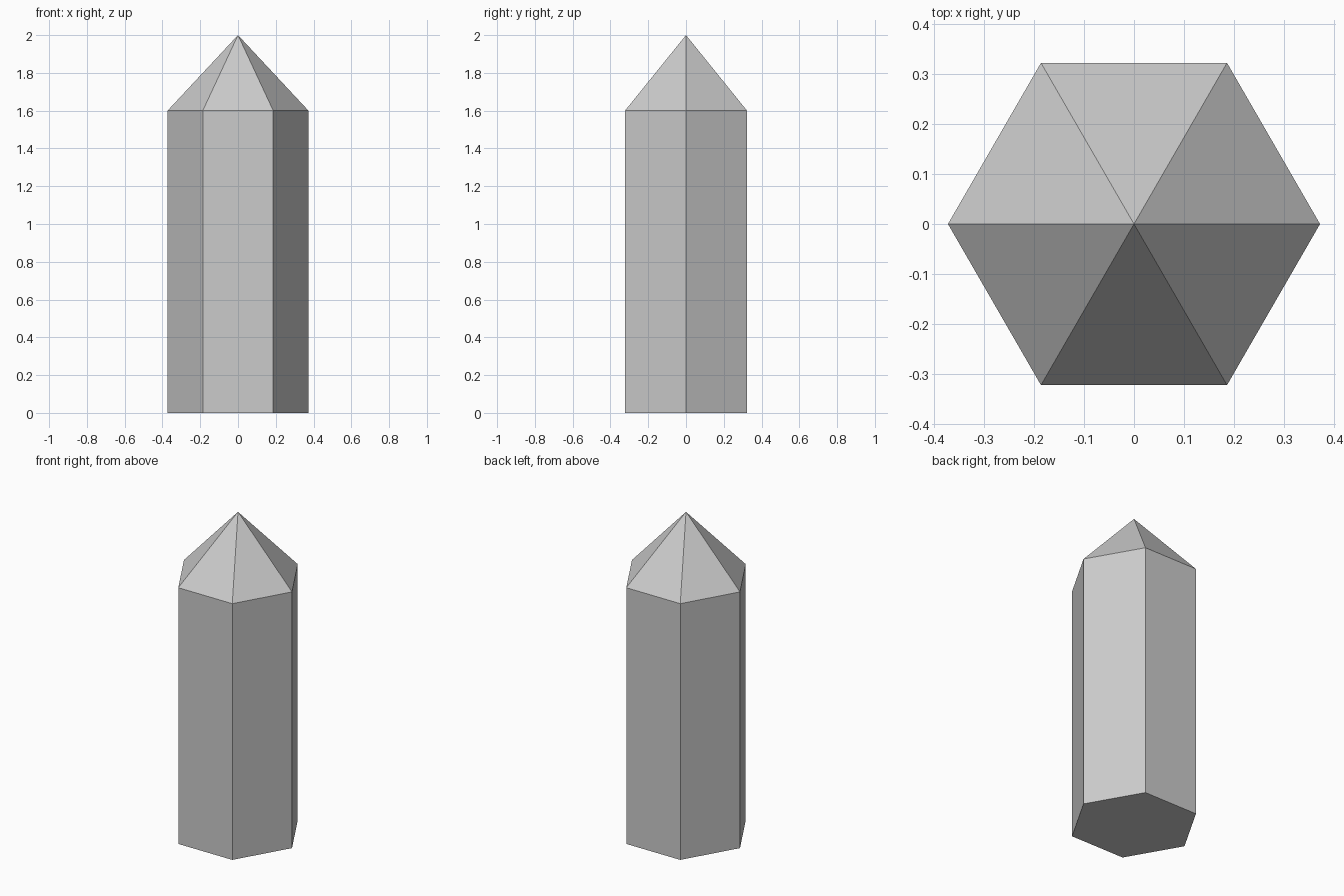
import bpy, bmesh
from math import cos, sin, pi

if "Cube" in bpy.data.objects:
    bpy.data.objects.remove(bpy.data.objects["Cube"])

SIDES, RADIUS, SHOULDER, TIP = 6, 0.373, 1.6, 2.0

bm = bmesh.new()

# Hexagonal base and shoulder rings, corners on the x axis
def ring(z):
    return [bm.verts.new((RADIUS * cos(2 * pi * i / SIDES),
                          RADIUS * sin(2 * pi * i / SIDES), z)) for i in range(SIDES)]

base, shoulder = ring(0), ring(SHOULDER)
tip = bm.verts.new((0, 0, TIP))

# Flat bottom, shaft sides and pointed cap
bm.faces.new(base[::-1])
for i in range(SIDES):
    j = (i + 1) % SIDES
    bm.faces.new((base[i], base[j], shoulder[j], shoulder[i]))
    bm.faces.new((shoulder[i], shoulder[j], tip))

mesh = bpy.data.meshes.new("crystal")
bm.to_mesh(mesh)
bm.free()
bpy.context.collection.objects.link(bpy.data.objects.new("crystal", mesh))
